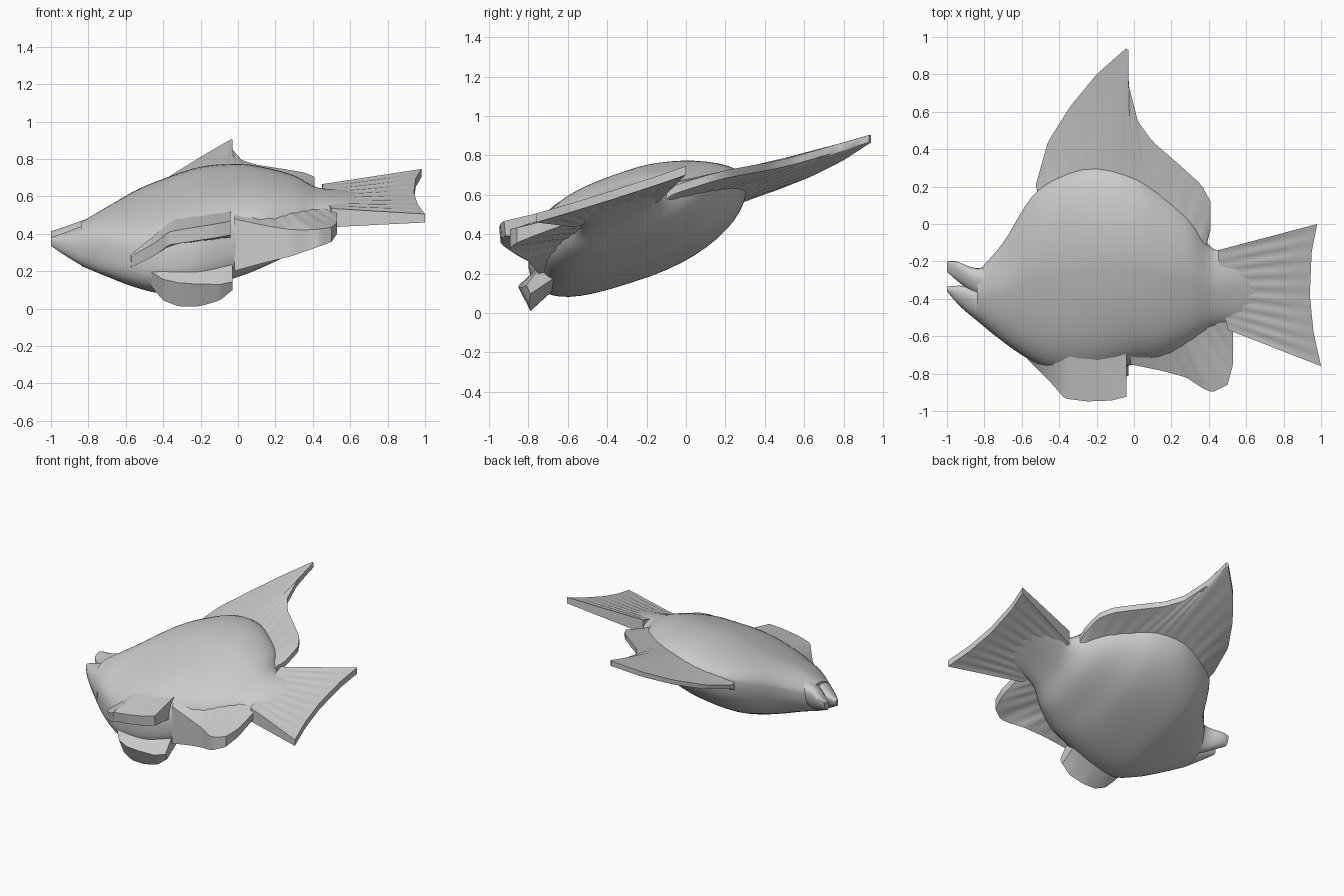
import bpy, math
from mathutils import Vector

if "Cube" in bpy.data.objects:
    bpy.data.objects.remove(bpy.data.objects["Cube"])

grey = bpy.data.materials.new("clay_grey")
grey.diffuse_color = (0.6, 0.6, 0.6, 1)
grey.use_nodes = True
grey.node_tree.nodes["Principled BSDF"].inputs["Base Color"].default_value = grey.diffuse_color


def plane_z(x, y):
    """Height of the tilted mid-plane the fish lies in."""
    return 0.5 + 0.12 * x + 0.32 * (y + 0.3)


def on_plane(points, lift=0.0):
    """Points are x, y and an optional extra height."""
    return [Vector((p[0], p[1], plane_z(p[0], p[1]) + lift + sum(p[2:]))) for p in points]


def make(name, verts, faces, angle=35):
    me = bpy.data.meshes.new(name)
    me.from_pydata([tuple(v) for v in verts], [], faces)
    me.materials.append(grey)
    ob = bpy.data.objects.new(name, me)
    bpy.context.collection.objects.link(ob)
    bpy.ops.object.select_all(action='DESELECT')
    ob.select_set(True)
    bpy.context.view_layer.objects.active = ob
    bpy.ops.object.mode_set(mode='EDIT')
    bpy.ops.mesh.select_all(action='SELECT')
    bpy.ops.mesh.normals_make_consistent(inside=False)
    bpy.ops.object.mode_set(mode='OBJECT')
    bpy.ops.object.shade_smooth_by_angle(angle=math.radians(angle))
    return ob


def smooth_rows(rows, steps):
    """Catmull-Rom interpolation through rows of numbers."""
    out = []
    for i in range(len(rows) - 1):
        p0, p1 = rows[max(i - 1, 0)], rows[i]
        p2, p3 = rows[i + 1], rows[min(i + 2, len(rows) - 1)]
        for k in range(steps):
            t = k / steps
            out.append([0.5 * (2 * b + (c - a) * t + (2 * a - 5 * b + 4 * c - d) * t * t
                               + (3 * b - a - 3 * c + d) * t ** 3)
                        for a, b, c, d in zip(p0, p1, p2, p3)])
    return out + [list(rows[-1])]


def loft(name, rows, belly=2.0, back_top=2.0, back_low=2.0, sides=48, steps=5):
    """Rows are x, low y, high y, height above and depth below the mid-plane.
    The exponents set how blunt each quarter of the cross-section is."""
    verts, faces = [], []
    rows = smooth_rows(rows, steps)
    for x, lo, hi, up, down in rows:
        cy, hw = (lo + hi) / 2, (hi - lo) / 2
        for k in range(sides):
            a = 2 * math.pi * k / sides
            c, s = math.cos(a), math.sin(a)
            n = belly if c < 0 else back_top if s > 0 else back_low
            y = cy + hw * math.copysign(abs(c) ** (2 / n), c)
            h = math.copysign(abs(s) ** (2 / n), s) * (up if s > 0 else down)
            verts.append((x, y, plane_z(x, y) + h))
    for r in range(len(rows) - 1):
        for k in range(sides):
            a, b = r * sides + k, r * sides + (k + 1) % sides
            faces.append((a, b, b + sides, a + sides))
    faces += [tuple(range(sides)), tuple(range((len(rows) - 1) * sides, len(rows) * sides))]
    return make(name, verts, faces)


def sample(path, t):
    """Point at fraction t of a polyline's length."""
    lengths = [(b - a).length for a, b in zip(path, path[1:])]
    d = t * sum(lengths)
    for i, l in enumerate(lengths):
        if d <= l or i == len(lengths) - 1:
            return path[i].lerp(path[i + 1], min(d / l, 1))
        d -= l


def fin(name, root, tip, thick_root, thick_tip, normal=(0, 0, 1), rays=12, ridge=0.0, taper=0.0):
    """Plate between two edges with fanning ridges; thicknesses run from first to last ray."""
    n = Vector(normal).normalized()
    cols, depth = rays * 4, 6
    top, bottom = [], []
    for i in range(cols + 1):
        s = i / cols
        a, b = sample(root, s), sample(tip, s)
        r0, r1 = (e[1] + (e[0] - e[1]) * (1 - s) ** 2 for e in (thick_root, thick_tip))
        for j in range(depth + 1):
            t = j / depth
            th = (r0 + (r1 - r0) * t) / 2 * (1 - taper * t * abs(2 * s - 1) ** 2)
            wave = ridge * math.sin(math.pi * t) * (1 - 2 * abs((s * rays) % 1 - 0.5))
            p = a.lerp(b, t)
            top.append(p + n * (th - wave))
            bottom.append(p - n * (th - wave))
    w, m = depth + 1, len(top)
    faces = []
    for i in range(cols):
        for j in range(depth):
            a = i * w + j
            q = (a, a + 1, a + w + 1, a + w)
            faces += [q, tuple(m + v for v in reversed(q))]
        for e in (i * w, i * w + depth):
            faces.append((e, e + w, m + e + w, m + e))
    for j in range(depth):
        for e in (j, cols * w + j):
            faces.append((e, e + 1, m + e + 1, m + e))
    return make(name, top + bottom, faces, 30)


# Body and the two halves of the open mouth
loft("body", [
    (-.84, -.51, -.26, .085, .13), (-.70, -.63, -.10, .135, .19), (-.55, -.73, .14, .16, .26),
    (-.40, -.79, .25, .19, .305), (-.20, -.80, .31, .225, .30), (0, -.75, .27, .222, .275),
    (.15, -.72, .17, .20, .23), (.30, -.64, .04, .155, .18), (.42, -.56, -.13, .10, .10),
    (.56, -.53, -.14, .062, .052), (.72, -.52, -.18, .03, .02)],
    belly=2.9, back_top=1.6, back_low=2.5)
loft("upper_jaw", [
    (-1, -.255, -.20, .005, .055), (-.95, -.30, -.20, .022, .075),
    (-.85, -.38, -.235, .065, .11), (-.75, -.44, -.22, .09, .13)], belly=2.4, sides=20)
loft("lower_jaw", [
    (-1, -.36, -.335, .015, .03), (-.93, -.44, -.33, .04, .07),
    (-.83, -.525, -.34, .08, .125), (-.74, -.60, -.34, .105, .16)], belly=2.4, sides=20)

# Tail fan
fin("tail_fin",
    on_plane([(.45, -.14), (.46, -.34), (.50, -.565)], .01),
    on_plane([(.98, 0), (.95, -.15), (.94, -.38), (.96, -.58), (1, -.76)], .01),
    (.10, .10), (.045, .045), rays=9, ridge=.007)

# Swept dorsal fin, its leading edge drooping a little
fin("dorsal_fin",
    on_plane([(-.50, .08, -.03), (-.35, .16, -.03), (-.15, .20, -.01), (.05, .13), (.25, -.02),
              (.38, -.18)]),
    on_plane([(-.525, .21, -.04), (-.46, .44, -.05), (-.34, .63, -.05), (-.20, .80, -.035),
              (-.03, .95, -.005), (-.03, .75), (.02, .55), (.10, .44), (.25, .31), (.36, .21),
              (.41, .12), (.41, -.03), (.39, -.10)]),
    (.12, .11), (.03, .04), rays=14, ridge=.004)

# Rounded anal fin, a wedge growing out of the belly
fin("anal_fin",
    on_plane([(-.02, -.55), (.25, -.52), (.47, -.42)]),
    [Vector(p) for p in ((-.02, -.75, .34), (.15, -.785, .345), (.28, -.82, .35),
                         (.37, -.88, .365), (.42, -.90, .375), (.50, -.86, .395),
                         (.53, -.75, .43), (.53, -.58, .485))],
    (.34, .13), (.28, .05), rays=8, ridge=.007)

# Pair of pelvic fins, splayed to either side of the belly
fin("upper_pelvic_fin",
    [Vector(p) for p in ((-.60, -.58, .32), (-.30, -.52, .44), (-.04, -.52, .46))],
    [Vector(p) for p in ((-.57, -.72, .25), (-.44, -.85, .32), (-.37, -.93, .375),
                         (-.25, -.945, .395), (-.12, -.94, .415), (-.04, -.92, .43))],
    (.18, .20), (.06, .075), normal=(0, -.1, 1), rays=6, ridge=.003)
fin("lower_pelvic_fin",
    [Vector(p) for p in ((-.52, -.60, .25), (-.28, -.59, .29), (-.03, -.59, .32))],
    [Vector(p) for p in ((-.50, -.71, .19), (-.40, -.80, .10), (-.32, -.82, .075),
                         (-.22, -.82, .07), (-.10, -.82, .085), (-.03, -.80, .12))],
    (.15, .15), (.14, .14), normal=(0, -.45, .89), rays=6, taper=.65)
